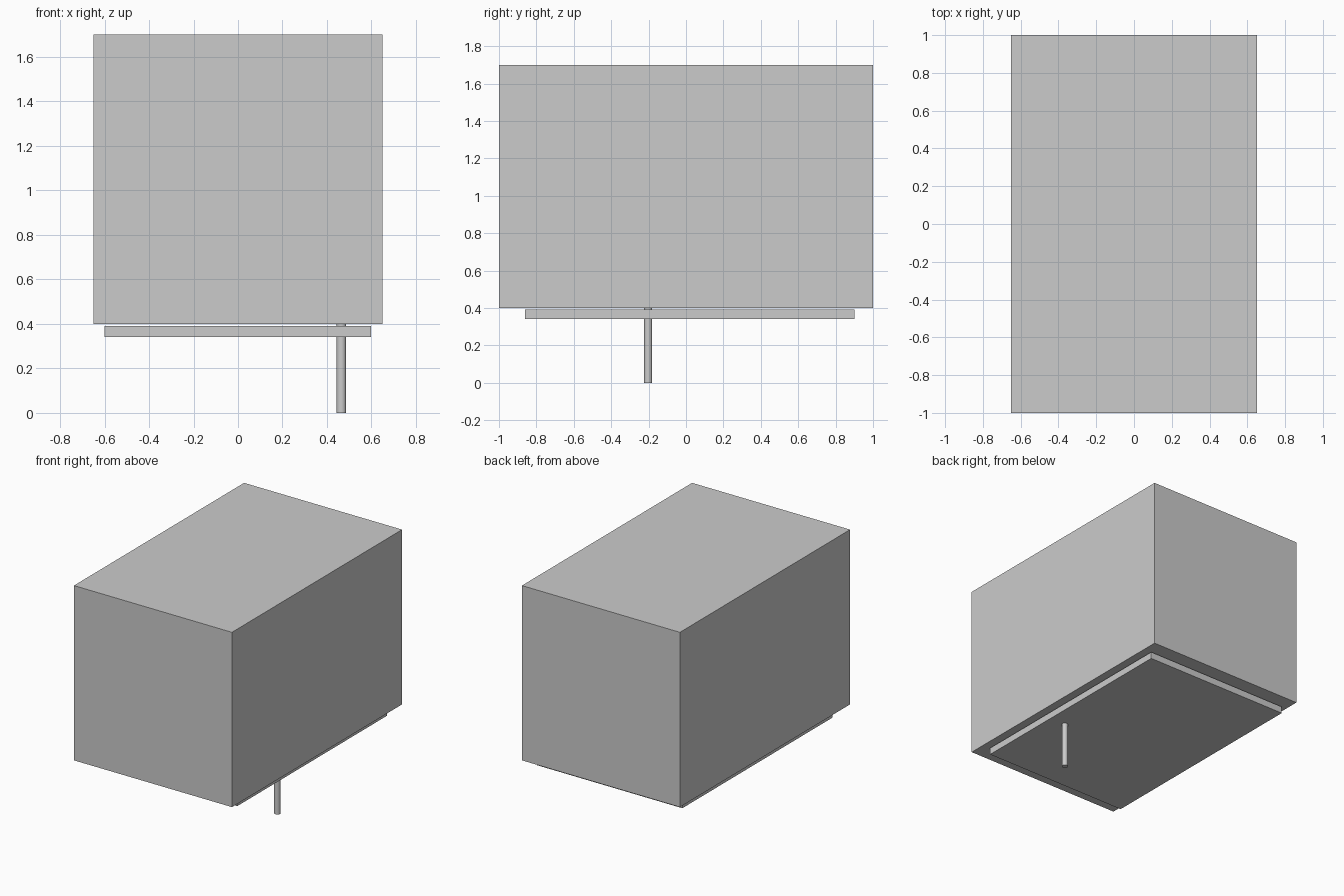
import bpy

if "Cube" in bpy.data.objects:
    bpy.data.objects.remove(bpy.data.objects["Cube"])


def box(name, lo, hi):
    """Axis-aligned box between two corners."""
    center = [(a + b) / 2 for a, b in zip(lo, hi)]
    bpy.ops.mesh.primitive_cube_add(size=1, location=center)
    ob = bpy.context.object
    ob.name = name
    ob.scale = [b - a for a, b in zip(lo, hi)]
    bpy.ops.object.transform_apply(location=False, rotation=False, scale=True)
    return ob


# Large closed body
box("body", (-0.65, -1.0, 0.40), (0.65, 1.0, 1.70))

# Thin plate hung just under the body
box("under_plate", (-0.60, -0.862, 0.34), (0.597, 0.90, 0.391))

# Single round post from the ground up to the body
bpy.ops.mesh.primitive_cylinder_add(vertices=24, radius=0.0215, depth=0.40,
                                    location=(0.465, -0.202, 0.20))
post = bpy.context.object
post.name = "support_post"
bpy.ops.object.shade_smooth_by_angle()
